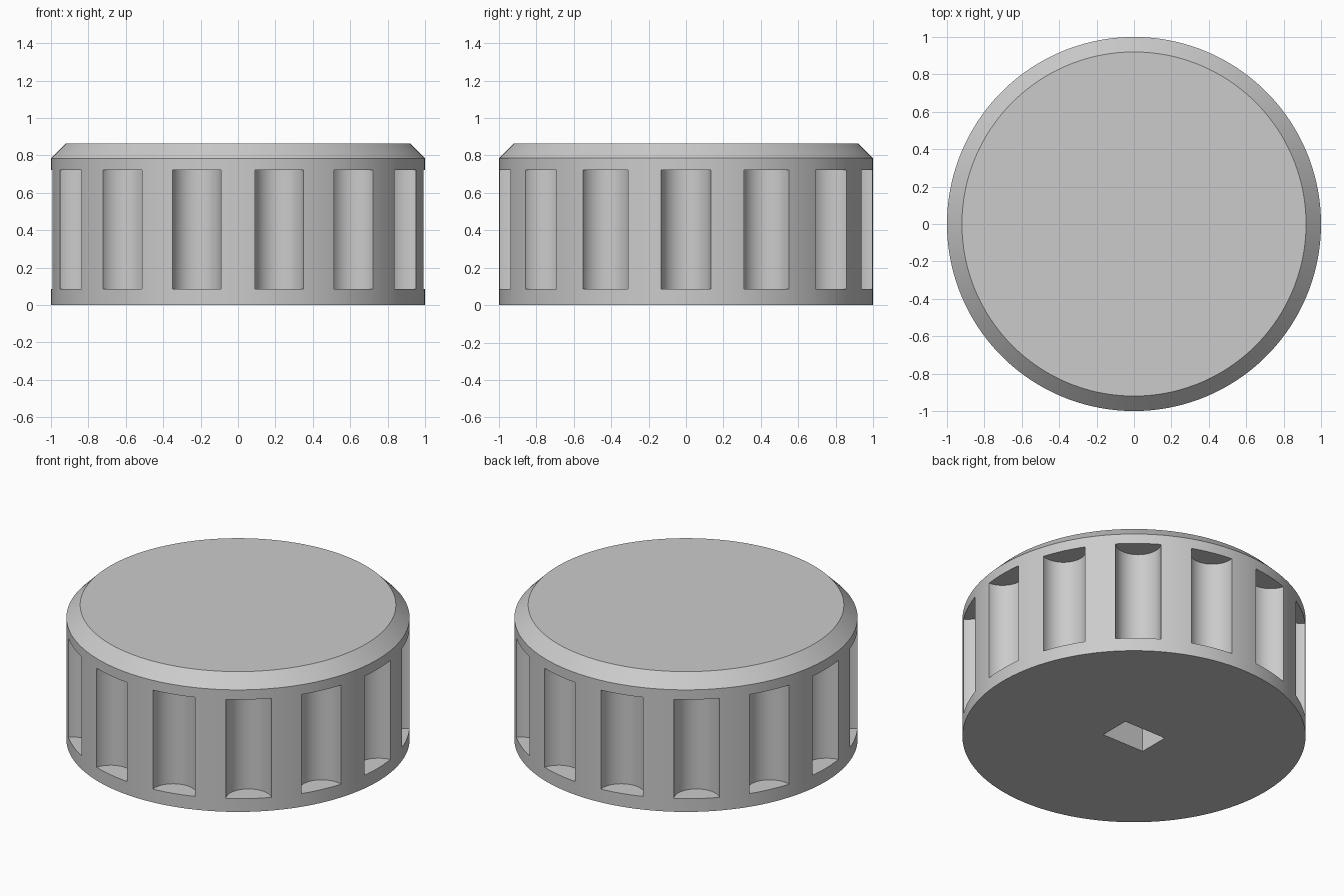
import bpy, bmesh
from math import pi, cos, sin
from mathutils import Matrix, Vector

if "Cube" in bpy.data.objects:
    bpy.data.objects.remove(bpy.data.objects["Cube"])

RADIUS, HEIGHT, CHAMFER = 1.0, 0.865, 0.08
FLUTES, FLUTE_R, FLUTE_Z0, FLUTE_Z1 = 14, 0.133, 0.085, 0.722
SOCKET = (0.30, 0.20, 0.5)


def make_object(name, bm):
    bmesh.ops.recalc_face_normals(bm, faces=bm.faces)
    mesh = bpy.data.meshes.new(name)
    bm.to_mesh(mesh)
    bm.free()
    obj = bpy.data.objects.new(name, mesh)
    bpy.context.collection.objects.link(obj)
    return obj


# knob body: straight cylinder with a chamfered top rim
bm = bmesh.new()
bmesh.ops.create_cone(bm, cap_ends=True, segments=140, radius1=RADIUS,
                      radius2=RADIUS, depth=HEIGHT,
                      matrix=Matrix.Translation((0, 0, HEIGHT / 2)))
rim = [e for e in bm.edges if all(v.co.z > HEIGHT - 0.01 for v in e.verts)]
bmesh.ops.bevel(bm, geom=rim, offset=CHAMFER, segments=1, affect='EDGES')
knob = make_object("knob", bm)

# cutters: grip flutes around the side and the rectangular shaft socket below
bm = bmesh.new()
for i in range(FLUTES):
    a = 2 * pi * i / FLUTES
    pos = Vector((cos(a) * RADIUS, sin(a) * RADIUS, (FLUTE_Z0 + FLUTE_Z1) / 2))
    bmesh.ops.create_cone(bm, cap_ends=True, segments=48, radius1=FLUTE_R,
                          radius2=FLUTE_R, depth=FLUTE_Z1 - FLUTE_Z0,
                          matrix=Matrix.Translation(pos) @ Matrix.Rotation(a, 4, 'Z'))
w, d, h = SOCKET
bmesh.ops.create_cube(bm, size=1, matrix=Matrix.Diagonal((w, d, 2 * h, 1)))
cutter = make_object("flute_and_socket_cutter", bm)
cutter.hide_render = True

# carve the knob, then smooth the curved faces
mod = knob.modifiers.new("carve", 'BOOLEAN')
mod.operation = 'DIFFERENCE'
mod.solver = 'EXACT'
mod.object = cutter
bpy.context.view_layer.objects.active = knob
knob.select_set(True)
bpy.ops.object.modifier_apply(modifier=mod.name)
bpy.data.objects.remove(cutter)
bpy.ops.object.shade_smooth_by_angle(angle=pi / 6)
